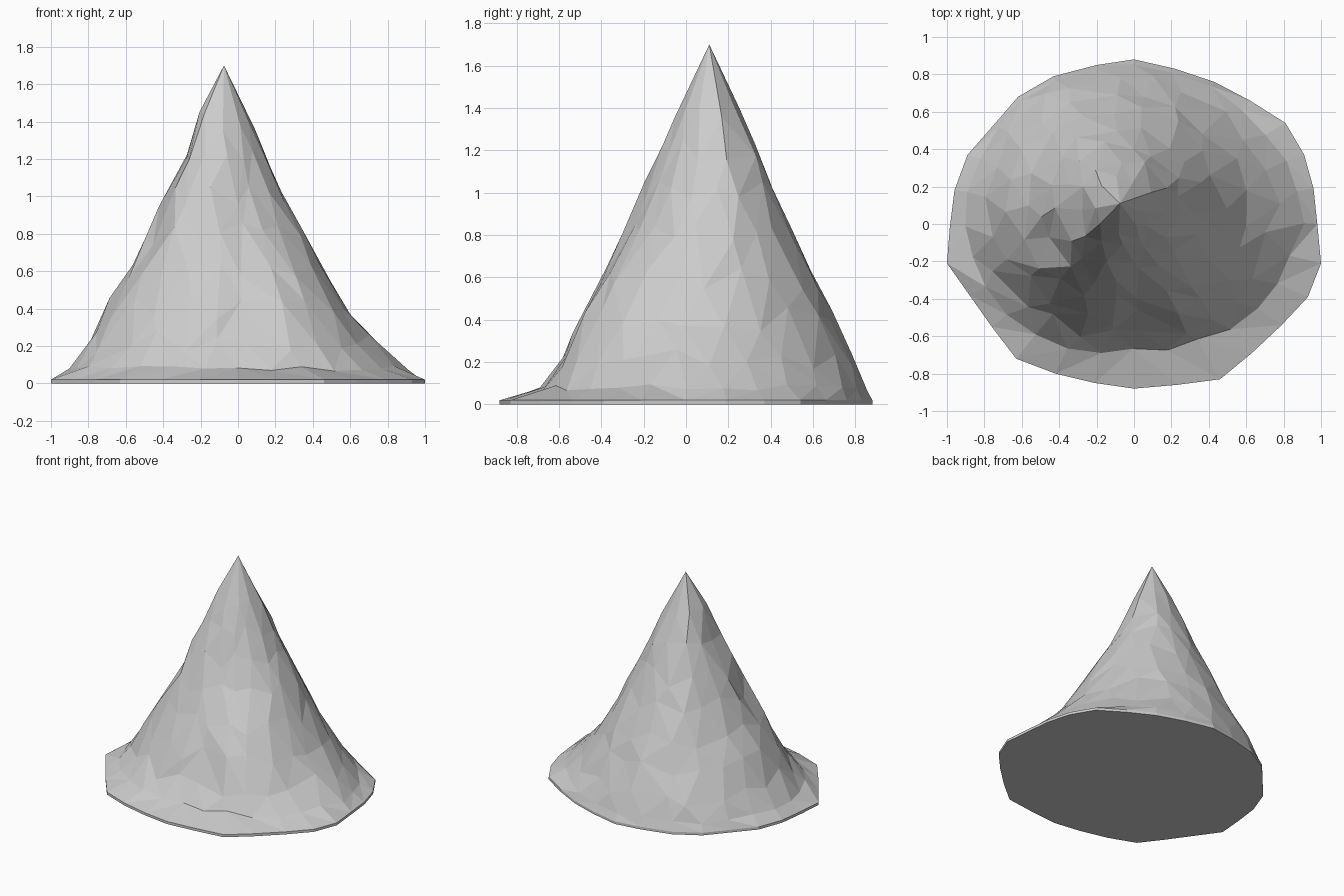
import bpy, bmesh, math, random
from mathutils import Vector
from mathutils.geometry import delaunay_2d_cdt

if "Cube" in bpy.data.objects:
    bpy.data.objects.remove(bpy.data.objects["Cube"])

random.seed(4)
APEX = Vector((-0.075, 0.11, 1.70))

# Foot outline, counter-clockwise seen from above
OUTLINE = [(0.98, 0), (0.96, .19), (0.91, .37), (0.81, .54), (0.62, .66), (0.43, .76),
           (0.22, .83), (0, .88), (-.20, .85), (-.43, .79), (-.62, .68), (-.75, .53),
           (-.89, .37), (-.96, .18), (-.985, -.02), (-1.0, -.21), (-.88, -.38), (-.76, -.55),
           (-.63, -.72), (-.42, -.80), (-.21, -.85), (0, -.88), (.23, -.86), (.46, -.83),
           (.63, -.69), (.79, -.54), (.93, -.39), (1.0, -.21)]

# Slope profiles: distance from the centre at each height, by compass angle
HEIGHTS = [.08, .22, .40, .60, .80, 1.0, 1.2, 1.4, 1.7]
PROFILES = [(0, [.91, .75, .58, .46, .365, .235, .17, .08]),
            (36, [.85, .73, .61, .51, .42, .33, .26, .17]),
            (90, [.85, .78, .70, .61, .52, .43, .335, .245]),
            (126, [.90, .82, .73, .635, .55, .46, .37, .28]),
            (180, [.91, .81, .71, .59, .49, .38, .285, .22]),
            (216, [.84, .72, .62, .54, .43, .35, .26, .16]),
            (270, [.67, .57, .48, .38, .28, .19, .11, .025]),
            (306, [.73, .64, .57, .43, .26, .165, .08, .0])]


def at_height(profile, z):
    """Radius of one profile, measured from the leaning axis."""
    ang, row = profile
    d = Vector((math.cos(math.radians(ang)), math.sin(math.radians(ang)), 0))
    row = row + [APEX.dot(d)]
    i = 0
    while i < len(HEIGHTS) - 2 and z > HEIGHTS[i + 1]:
        i += 1
    t = (z - HEIGHTS[i]) / (HEIGHTS[i + 1] - HEIGHTS[i])
    return row[i] + t * (row[i + 1] - row[i]) - (APEX * z / APEX.z).dot(d)


def slope_point(ang, z, noise):
    """Point on the mountain side, blended between neighbouring profiles."""
    deg = math.degrees(ang) % 360
    ring = PROFILES + [(360, PROFILES[0][1])]
    for a, b in zip(ring, ring[1:]):
        if a[0] <= deg <= b[0]:
            t = (deg - a[0]) / (b[0] - a[0])
            r = at_height(a, z) * (1 - t) + at_height(b, z) * t
            break
    # notch above the left ledge
    if 195 < deg < 222 and .6 < z < .9:
        r -= .05
    r += random.uniform(-noise, noise)
    return Vector((APEX.x * z / 1.7 + r * math.cos(ang), APEX.y * z / 1.7 + r * math.sin(ang), z))


# Rings of points on the slopes, with a flat chart for triangulating them
points = [Vector((x, y, .02)) for x, y in OUTLINE]
n = len(points)
chart = [Vector((math.cos(math.tau * i / n), math.sin(math.tau * i / n))) for i in range(n)]
radius = 1.0
for k, (z, count) in enumerate(zip(HEIGHTS[:-1], [28, 24, 22, 20, 18, 15, 12, 9])):
    radius *= math.exp(-math.tau / count)
    for i in range(count):
        if k == 0:
            x, y = OUTLINE[i]
            ang = math.atan2(y, x)
            p = slope_point(ang, z + random.uniform(-.015, .015), .01)
            limit = .97 * math.hypot(x, y)
            if p.xy.length > limit:
                p.xy = p.xy.normalized() * limit
        else:
            ang = math.tau * (i + .5 * (k % 2) + random.uniform(-.22, .22)) / count
            p = slope_point(ang, z + random.uniform(-.06, .06), .012)
        points.append(p)
        chart.append(Vector((math.cos(ang), math.sin(ang))) * radius)
points.append(APEX)
chart.append(Vector((0, 0)))

_, _, faces, orig, _, _ = delaunay_2d_cdt(chart, [], [], 0, 1e-6)

# Mountain: faceted slopes, thin rim and flat underside
bm = bmesh.new()
verts = [bm.verts.new(p) for p in points]
for f in faces:
    bm.faces.new([verts[orig[i][0]] for i in f])
foot = [bm.verts.new((x, y, 0)) for x, y in OUTLINE]
for i in range(n):
    j = (i + 1) % n
    bm.faces.new((foot[i], foot[j], verts[j], verts[i]))
bm.faces.new(foot[::-1])
bmesh.ops.recalc_face_normals(bm, faces=bm.faces)
mesh = bpy.data.meshes.new("mountain")
bm.to_mesh(mesh)
bm.free()
bpy.context.collection.objects.link(bpy.data.objects.new("mountain", mesh))
